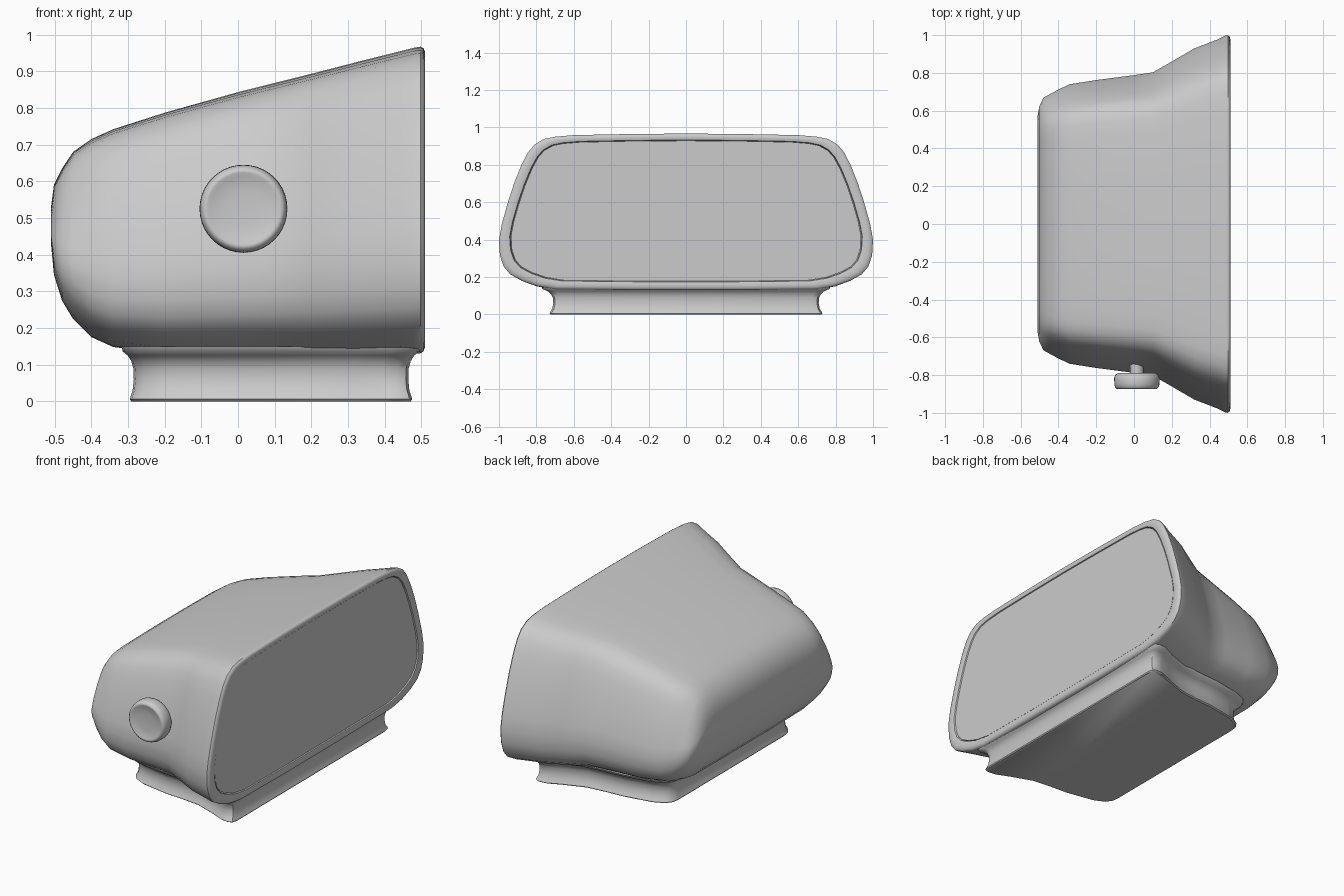
import bpy, bmesh, math


def make_object(name, bm, angle=40):
    bmesh.ops.recalc_face_normals(bm, faces=bm.faces)
    me = bpy.data.meshes.new(name)
    bm.to_mesh(me)
    bm.free()
    ob = bpy.data.objects.new(name, me)
    bpy.context.collection.objects.link(ob)
    bpy.ops.object.select_all(action='DESELECT')
    ob.select_set(True)
    bpy.context.view_layer.objects.active = ob
    bpy.ops.object.shade_smooth_by_angle(angle=math.radians(angle))
    return ob


def loft(name, rings, cap_start=True, cap_end=True, angle=40):
    bm = bmesh.new()
    loops = [[bm.verts.new(p) for p in r] for r in rings]
    n = len(loops[0])
    for a, b in zip(loops, loops[1:]):
        for i in range(n):
            j = (i + 1) % n
            bm.faces.new((a[i], a[j], b[j], b[i]))
    if cap_start:
        bm.faces.new(loops[0])
    if cap_end:
        bm.faces.new(loops[-1])
    return make_object(name, bm, angle)


# Half cross-section: (fraction of half width, fraction of height)
HALF = [(0.3, 0.997), (0.6, 0.99), (0.70, 0.98), (0.76, 0.965), (0.81, 0.93),
        (0.845, 0.88), (0.88, 0.80), (0.92, 0.68), (0.955, 0.55), (0.985, 0.42),
        (1.0, 0.32), (0.995, 0.22), (0.975, 0.15), (0.94, 0.10), (0.88, 0.06),
        (0.80, 0.025), (0.70, 0.005), (0.3, 0)]


def section(x, w, zt, zb):
    half = [(u * w, zb + v * (zt - zb)) for u, v in HALF]
    top, bottom = [(x, 0, zt)], [(x, 0, zb)]
    return (top + [(x, y, z) for y, z in half] + bottom
            + [(x, -y, z) for y, z in reversed(half)])


# Housing: stations along x (x, half width, top, bottom), then the rounded rim
stations = [(-0.51, 0.575, 0.53, 0.43), (-0.502, 0.62, 0.59, 0.345),
            (-0.48, 0.668, 0.635, 0.275), (-0.45, 0.685, 0.68, 0.225),
            (-0.40, 0.712, 0.715, 0.175), (-0.34, 0.74, 0.742, 0.148),
            (-0.2, 0.762, 0.787, 0.13), (0, 0.788, 0.843, 0.128),
            (0.1, 0.803, 0.868, 0.128), (0.2, 0.86, 0.893, 0.128),
            (0.32, 0.93, 0.924, 0.128), (0.44, 0.976, 0.954, 0.128),
            (0.48, 0.996, 0.964, 0.129), (0.498, 1.0, 0.967, 0.131)]
for x, d in [(0.506, 0.005), (0.51, 0.015), (0.51, 0.028), (0.507, 0.038), (0.497, 0.041)]:
    stations.append((x, 1.0 - 1.5 * d, 0.967 - 0.9 * d, 0.131 + 1.15 * d))
loft("housing", [section(*s) for s in stations], cap_end=False)

# Front panel set inside the rim
loft("front_panel", [section(x, 0.936, 0.929, 0.179) for x in (0.48, 0.503)])

# Foot: waisted plinth that follows the flared plan of the housing
plan = [(0.475, 0.69), (0.468, 0.72), (0.445, 0.73), (0.40, 0.725), (0.32, 0.69),
        (0.195, 0.645), (0.08, 0.632), (-0.035, 0.625), (-0.2, 0.595),
        (-0.265, 0.565), (-0.29, 0.53), (-0.295, 0.49)]
outline = plan + [(x, -y) for x, y in reversed(plan)]
levels = [(0, 0.99), (0.006, 1.0), (0.03, 0.98), (0.06, 0.972), (0.09, 0.975),
          (0.11, 0.99), (0.125, 1.015), (0.136, 1.05), (0.15, 1.06)]
loft("foot", [[(0.09 + (x - 0.09) * s, y * s, z) for x, y in outline] for z, s in levels])

# Side knob with stem, turned about the y axis
profile = [(0.035, -0.72), (0.035, -0.79), (0.10, -0.79), (0.113, -0.797), (0.12, -0.815),
           (0.119, -0.85), (0.114, -0.866), (0.106, -0.874), (0.099, -0.874),
           (0.09, -0.87), (0.05, -0.866), (0.01, -0.865)]
N = 40
rings = [[(0.015 + r * math.cos(2 * math.pi * i / N), y, 0.525 + r * math.sin(2 * math.pi * i / N))
          for i in range(N)] for r, y in profile]
loft("side_knob", rings, angle=50)
